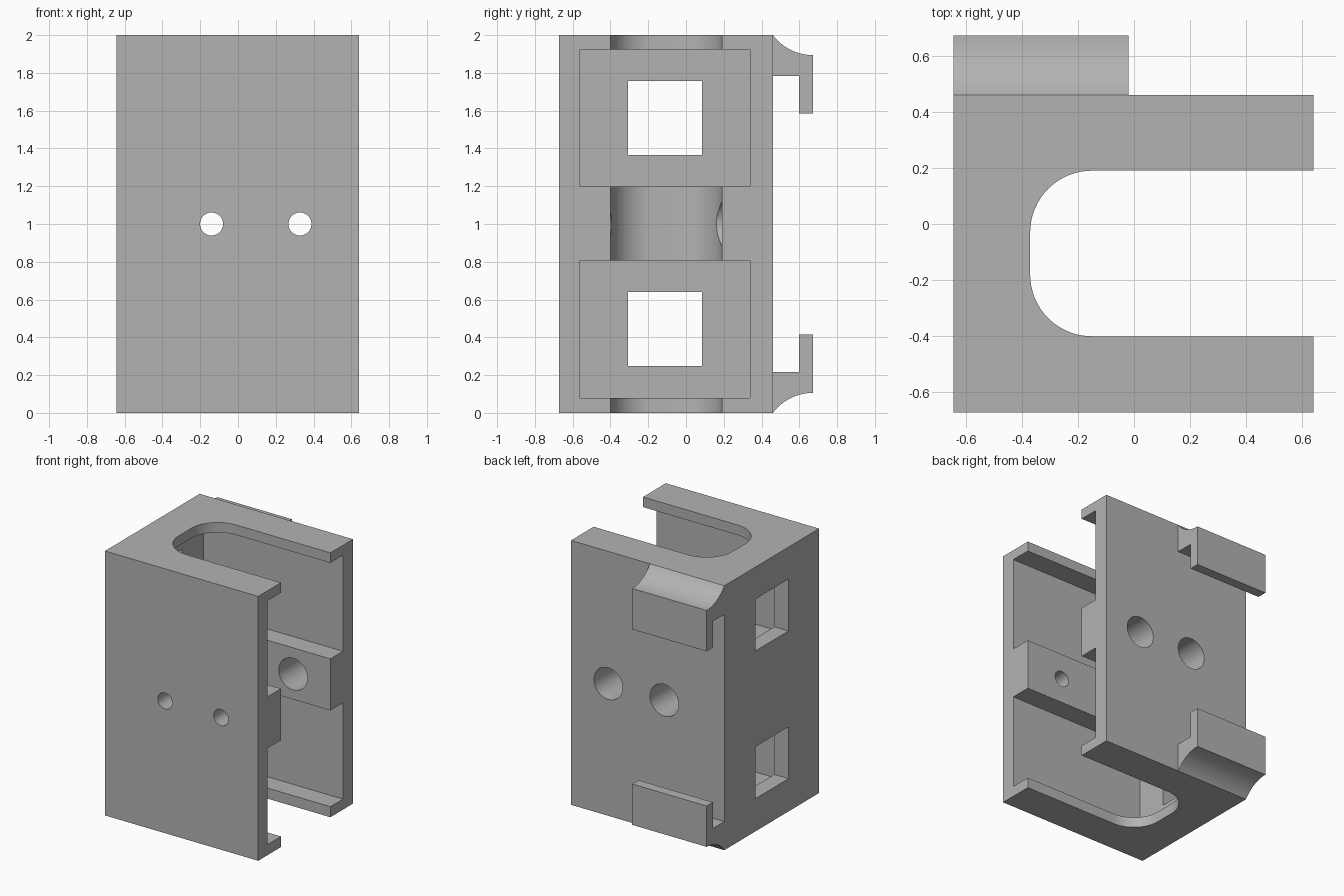
import bpy, math

if "Cube" in bpy.data.objects:
    bpy.data.objects.remove(bpy.data.objects["Cube"])

grey = bpy.data.materials.new("plain grey")
grey.diffuse_color = (0.45, 0.45, 0.45, 1)
grey.use_nodes = True
grey.node_tree.nodes["Principled BSDF"].inputs["Base Color"].default_value = grey.diffuse_color


def prism(name, points, low, high, axis):
    """Extrude a closed outline along x, y or z (outline uses the other two axes in order)."""
    def place(p, t):
        return {"x": (t, p[0], p[1]), "y": (p[0], t, p[1]), "z": (p[0], p[1], t)}[axis]
    n = len(points)
    verts = [place(p, low) for p in points] + [place(p, high) for p in points]
    faces = [list(range(n))[::-1], list(range(n, 2 * n))]
    faces += [[i, (i + 1) % n, n + (i + 1) % n, n + i] for i in range(n)]
    mesh = bpy.data.meshes.new(name)
    mesh.from_pydata(verts, [], faces)
    mesh.materials.append(grey)
    obj = bpy.data.objects.new(name, mesh)
    bpy.context.collection.objects.link(obj)
    # consistent outward normals
    bpy.context.view_layer.objects.active = obj
    bpy.ops.object.mode_set(mode='EDIT')
    bpy.ops.mesh.select_all(action='SELECT')
    bpy.ops.mesh.normals_make_consistent(inside=False)
    bpy.ops.object.mode_set(mode='OBJECT')
    return obj


def box(name, x, y, z):
    return prism(name, [(x[0], y[0]), (x[1], y[0]), (x[1], y[1]), (x[0], y[1])], *z, "z")


def arc(cx, cy, r, start, end, n):
    return [(cx + r * math.cos(math.radians(start + (end - start) * i / n)),
             cy + r * math.sin(math.radians(start + (end - start) * i / n))) for i in range(n + 1)]


def combine(target, tool, operation):
    mod = target.modifiers.new("combine", 'BOOLEAN')
    mod.operation, mod.solver, mod.object = operation, 'EXACT', tool
    bpy.context.view_layer.objects.active = target
    bpy.ops.object.modifier_apply(modifier=mod.name)
    bpy.data.objects.remove(tool)


# main block
body = box("bracket_body", (-0.643, 0.64), (-0.672, 0.46), (0, 2))

# hooked clips on the back, mirrored top and bottom
hook = [(0.40, 2.0)] + arc(0.672, 2.159, 0.265, 216.9, 270, 14)
hook[1] = (0.46, 2.0)
hook += [(0.672, 1.585), (0.597, 1.585), (0.597, 1.783), (0.40, 1.783)]
for name, flip in (("top_clip", False), ("bottom_clip", True)):
    outline = [(y, 2 - z if flip else z) for y, z in hook]
    combine(body, prism(name, outline, -0.643, -0.02, "x"), 'UNION')

# open-ended slot with rounded inner corners
slot = [(0.9, -0.40)] + arc(-0.15, -0.18, 0.22, 270, 180, 16)
slot += arc(-0.15, -0.03, 0.22, 180, 90, 16) + [(0.9, 0.19)]
combine(body, prism("slot_cutter", slot, -0.2, 2.2, "z"), 'DIFFERENCE')

# two deep pockets, each with a square window through the side wall
for low, high in ((0.08, 0.808), (1.198, 1.924)):
    mid = (low + high) / 2
    combine(body, box("pocket_cutter", (-0.525, 0.9), (-0.56, 0.34), (low, high)), 'DIFFERENCE')
    combine(body, box("window_cutter", (-0.9, -0.45), (-0.307, 0.085),
                      (mid - 0.196, mid + 0.196)), 'DIFFERENCE')

# screw holes: narrow in the front wall, wide in the back wall
for x in (-0.14, 0.328):
    for radius, low, high in ((0.061, -0.9, -0.1), (0.12, -0.1, 0.9)):
        circle = arc(x, 1.0, radius, 0, 360, 40)[:-1]
        combine(body, prism("hole_cutter", circle, low, high, "y"), 'DIFFERENCE')

bpy.ops.object.select_all(action='DESELECT')
body.select_set(True)
bpy.context.view_layer.objects.active = body
bpy.ops.object.shade_smooth_by_angle(angle=math.radians(30))
